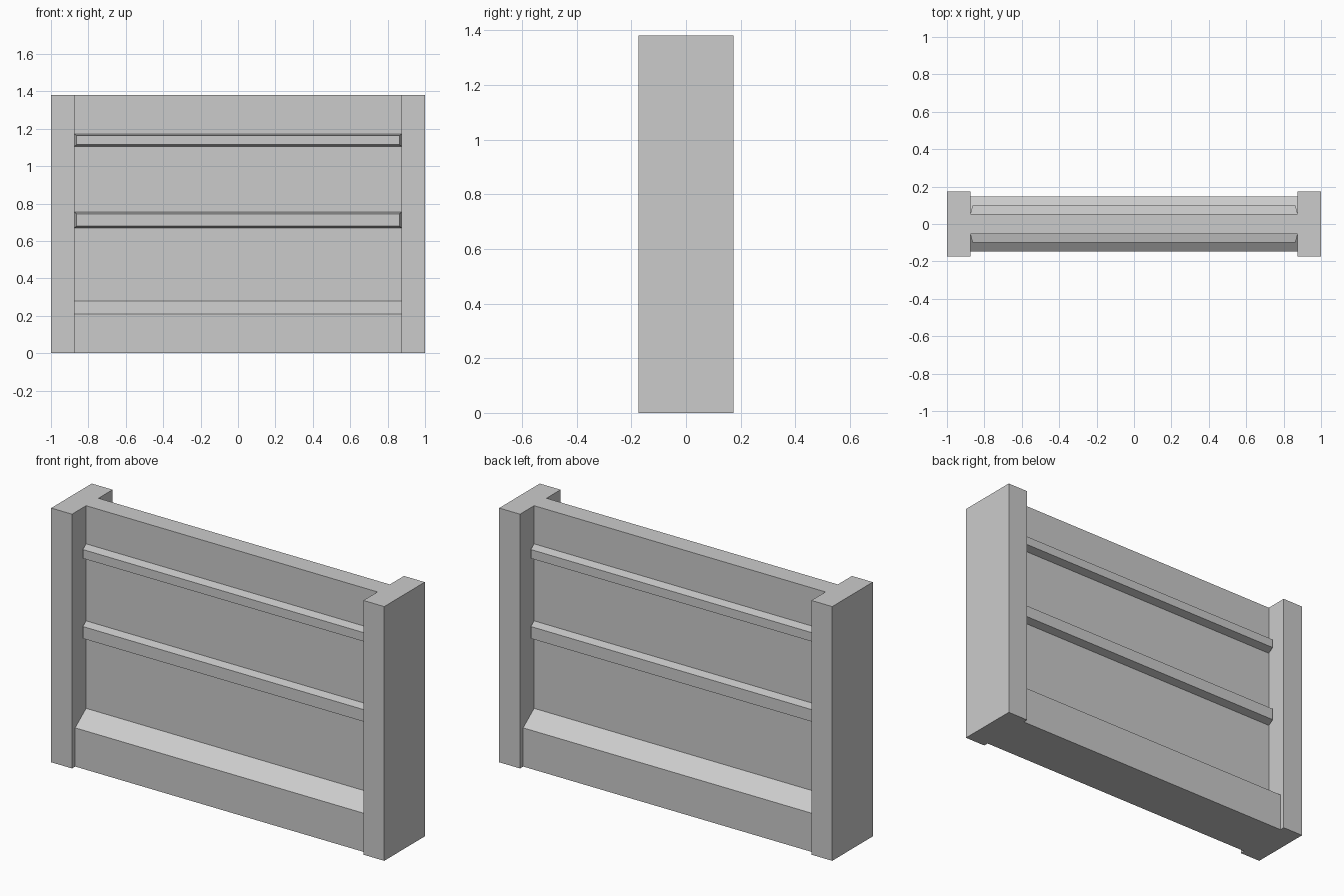
import bpy, bmesh

if "Cube" in bpy.data.objects:
    bpy.data.objects.remove(bpy.data.objects["Cube"])

INNER = 0.875    # half span between the posts
PANEL = 0.053    # half thickness of the wall
HEIGHT = 1.38


def finish(name, bm):
    bmesh.ops.recalc_face_normals(bm, faces=bm.faces)
    mesh = bpy.data.meshes.new(name)
    bm.to_mesh(mesh)
    bm.free()
    obj = bpy.data.objects.new(name, mesh)
    bpy.context.collection.objects.link(obj)
    return obj


def loft(name, loop_a, loop_b):
    """Closed solid between two matching loops."""
    bm = bmesh.new()
    a = [bm.verts.new(p) for p in loop_a]
    b = [bm.verts.new(p) for p in loop_b]
    n = len(a)
    bm.faces.new(a)
    bm.faces.new(b[::-1])
    for i in range(n):
        bm.faces.new((a[i], b[i], b[(i + 1) % n], a[(i + 1) % n]))
    return finish(name, bm)


def rect_xy(x0, x1, y, z):
    return [(x0, -y, z), (x1, -y, z), (x1, y, z), (x0, y, z)]


def rect_xz(x, y, z0, z1):
    return [(-x, y, z0), (x, y, z0), (x, y, z1), (-x, y, z1)]


# Wall with a sloped, thicker foot
half = [(0.147, 0), (0.147, 0.21), (PANEL, 0.28), (PANEL, HEIGHT)]
profile = half + [(-y, z) for y, z in reversed(half)]
loft("wall_panel", [(-INNER, y, z) for y, z in profile],
     [(INNER, y, z) for y, z in profile])

# End posts
for side, s in (("left", -1), ("right", 1)):
    loft(side + "_post", rect_xy(s * INNER, s, 0.174, 0),
         rect_xy(s * INNER, s, 0.174, HEIGHT))

# Bevelled horizontal ribs on both faces
for level, z0, z1 in (("lower", 0.67, 0.755), ("upper", 1.105, 1.173)):
    for side, s in (("front", -1), ("back", 1)):
        loft(f"{level}_{side}_rib", rect_xz(INNER, s * PANEL, z0, z1),
             rect_xz(INNER - 0.012, s * 0.099, z0 + 0.01, z1 - 0.01))
